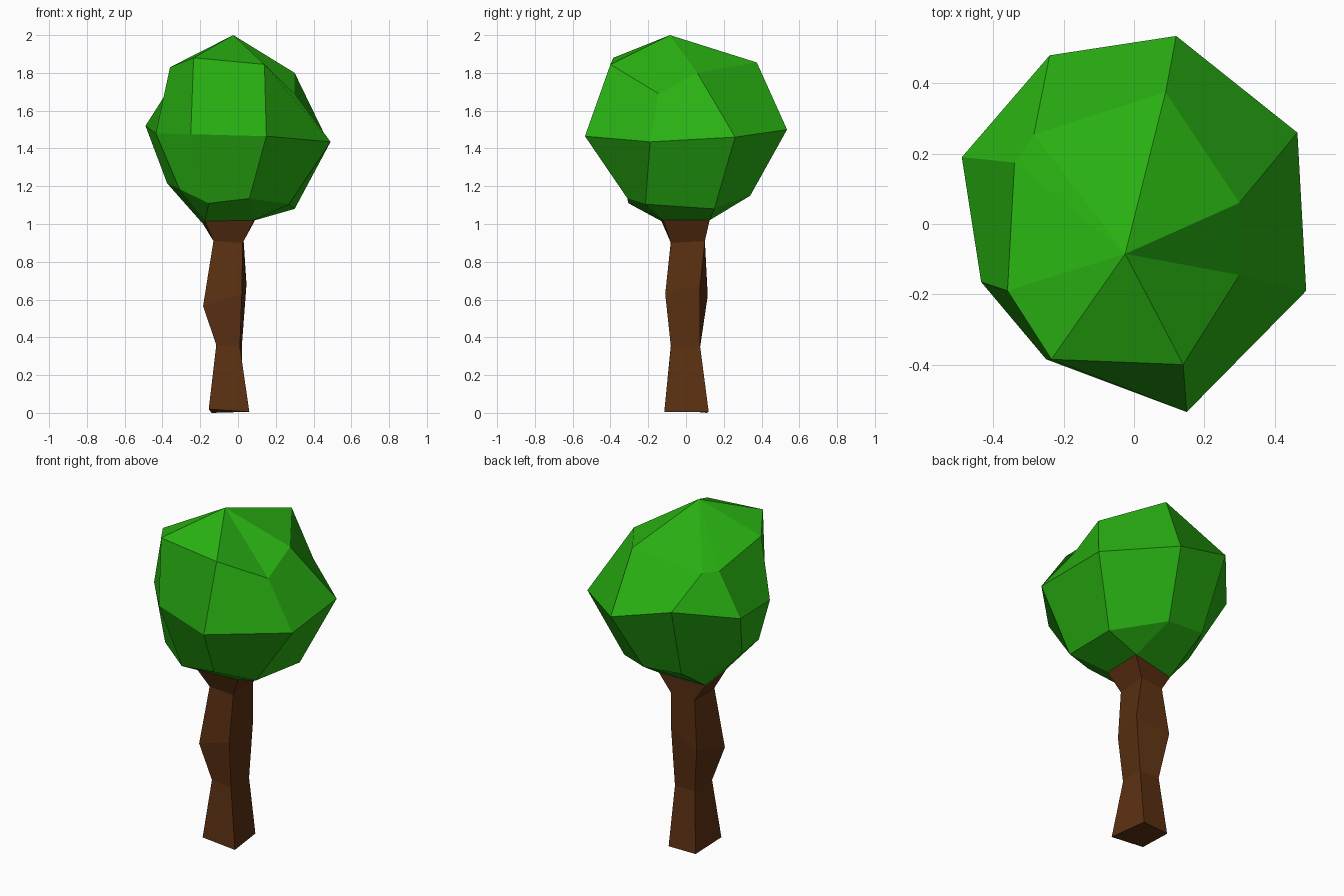
import bpy, bmesh

def material(name, color):
    m = bpy.data.materials.new(name)
    m.diffuse_color = (*color, 1)
    return m

def loft(name, rings, mat, apex=None, cap_start=False):
    """Join rings of points with flat faces, optionally closing the ends."""
    bm = bmesh.new()
    loops = [[bm.verts.new(p) for p in ring] for ring in rings]
    n = len(loops[0])
    for a, b in zip(loops, loops[1:]):
        for i in range(n):
            j = (i + 1) % n
            bm.faces.new((a[i], a[j], b[j], b[i]))
    if apex:
        top = bm.verts.new(apex)
        for i in range(n):
            bm.faces.new((loops[-1][i], loops[-1][(i + 1) % n], top))
    if cap_start:
        bm.faces.new(loops[0])
    bmesh.ops.remove_doubles(bm, verts=bm.verts[:], dist=0.0005)
    bmesh.ops.recalc_face_normals(bm, faces=bm.faces[:])
    me = bpy.data.meshes.new(name)
    bm.to_mesh(me)
    bm.free()
    me.materials.append(mat)
    ob = bpy.data.objects.new(name, me)
    bpy.context.collection.objects.link(ob)
    return ob

bark = material("bark brown", (0.105, 0.030, 0.006))
leaf = material("leaf green", (0.022, 0.44, 0.006))

# Trunk: crooked four-sided rings, corners back right, front right, front left, back left
collar = [(0.09, 0.125, 1.02), (0.085, -0.12, 1.02), (-0.175, -0.13, 1.015), (-0.185, 0.08, 1.0)]
trunk_rings = [
    [(0.03, 0.12, 0.005), (0.06, -0.115, 0.005), (-0.155, -0.11, 0.02), (-0.14, 0.11, 0.0)],
    [(0.02, 0.075, 0.35), (0.01, -0.08, 0.35), (-0.115, -0.08, 0.36), (-0.11, 0.075, 0.35)],
    [(0.045, 0.075, 0.68), (0.02, -0.11, 0.63), (-0.185, -0.10, 0.565), (-0.15, 0.115, 0.62)],
    [(0.03, 0.10, 0.91), (0.025, -0.08, 0.90), (-0.13, -0.08, 0.91), (-0.12, 0.09, 0.90)],
    collar,
]
loft("trunk", trunk_rings, bark, cap_start=True)

# Canopy: faceted eight-sided ball, lower rim gathered onto the trunk collar
lower = [(0.04, 0.34, 1.15), (0.30, 0.15, 1.08), (0.27, -0.215, 1.105), (0.06, -0.31, 1.135),
         (-0.155, -0.305, 1.11), (-0.31, -0.24, 1.185), (-0.375, 0.01, 1.215), (-0.20, 0.33, 1.17)]
middle = [(0.12, 0.535, 1.50), (0.465, 0.26, 1.46), (0.49, -0.19, 1.435), (0.15, -0.535, 1.465),
          (-0.25, -0.385, 1.475), (-0.435, -0.165, 1.48), (-0.49, 0.19, 1.52), (-0.24, 0.48, 1.60)]
upper = [(0.09, 0.375, 1.855), (0.30, 0.06, 1.80), (0.30, -0.145, 1.69), (0.14, -0.40, 1.845),
         (-0.235, -0.385, 1.88), (-0.36, -0.19, 1.83), (-0.34, 0.175, 1.755), (-0.285, 0.255, 1.76)]
gathered = [c for c in collar for _ in range(2)]
loft("canopy", [gathered, lower, middle, upper], leaf, apex=(-0.025, -0.085, 2.0))
